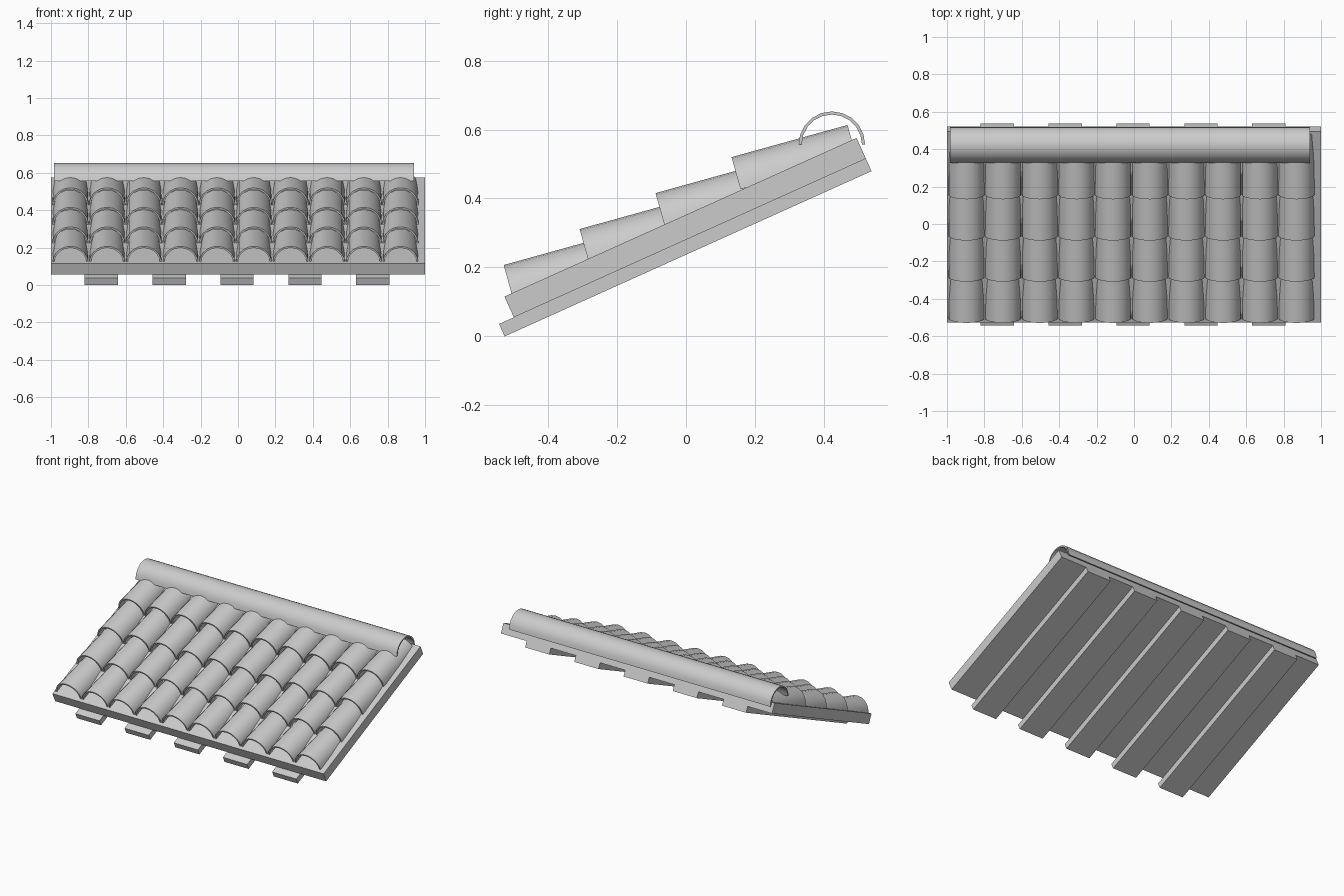
import bpy, bmesh
from math import radians, sin, cos, pi
from mathutils import Matrix, Vector

cube = bpy.data.objects.get("Cube")
if cube:
    bpy.data.objects.remove(cube, do_unlink=True)

# One plain clay grey
clay = bpy.data.materials.new("clay_grey")
clay.use_nodes = True
GREY = (0.6, 0.6, 0.6, 1)
clay.diffuse_color = GREY
clay.node_tree.nodes["Principled BSDF"].inputs["Base Color"].default_value = GREY

PITCH = radians(24.25)      # slope of the deck
TILE_TILT = radians(15.5)   # each tile lies flatter than the deck
RADIUS, WALL = 0.0965, 0.009


def add_object(name, mesh, matrix):
    ob = bpy.data.objects.new(name, mesh)
    bpy.context.collection.objects.link(ob)
    ob.matrix_world = matrix
    return ob


def finish(bm, name):
    bmesh.ops.recalc_face_normals(bm, faces=bm.faces)
    mesh = bpy.data.meshes.new(name)
    bm.to_mesh(mesh)
    bm.free()
    mesh.materials.append(clay)
    return mesh


def half_pipe(name, length, segments=10):
    """Open half-round shell running along +y, arching up from z = 0."""
    bm = bmesh.new()
    angles = [pi * i / segments for i in range(segments + 1)]
    outline = [(RADIUS * cos(a), RADIUS * sin(a)) for a in angles]
    inner = RADIUS - WALL
    outline += [(inner * cos(a), inner * sin(a)) for a in reversed(angles)]
    front = [bm.verts.new((x, 0, z)) for x, z in outline]
    back = [bm.verts.new((x, length, z)) for x, z in outline]
    n = len(outline)
    for i in range(n):
        j = (i + 1) % n
        bm.faces.new((front[i], front[j], back[j], back[i]))
    for ring in (front, back):
        for i in range(segments):
            bm.faces.new((ring[i], ring[i + 1], ring[n - 2 - i], ring[n - 1 - i]))
    return finish(bm, name)


def sloped_board(name, x, width, start, length, bottom, thick):
    """Board on the slope, measured along and across the pitch line."""
    bm = bmesh.new()
    bmesh.ops.create_cube(bm, size=1)
    bmesh.ops.scale(bm, vec=(width, length, thick), verts=bm.verts)
    bmesh.ops.translate(bm, vec=(0, start + length / 2, bottom + thick / 2), verts=bm.verts)
    origin = Matrix.Translation((x, -0.526, 0))
    return add_object(name, finish(bm, name), origin @ Matrix.Rotation(PITCH, 4, "X"))


# Rafters below, deck flush with them at the top edge
for i in range(5):
    sloped_board(f"rafter_{i + 1}", -0.731 + 0.363 * i, 0.178, 0, 1.167, 0, 0.0395)
sloped_board("roof_deck", 0, 2.0, 0.047, 1.12, 0.0395, 0.066)

# Overlapping rows of half-round tiles
tile_mesh = half_pipe("roof_tile", 0.349)
smooth = []
tilt = Matrix.Rotation(TILE_TILT, 4, "X")
for row in range(4):
    for col in range(10):
        spot = Vector((-0.896 + 0.1961 * col, -0.503 + 0.2203 * row, 0.114 + 0.1043 * row))
        smooth.append(add_object(f"roof_tile_{row + 1}_{col + 1}", tile_mesh,
                                 Matrix.Translation(spot) @ tilt))

# Ridge cap along the top edge
ridge = Matrix.Translation((-0.985, 0.423, 0.556)) @ Matrix.Rotation(-pi / 2, 4, "Z")
smooth.append(add_object("ridge_cap", half_pipe("ridge_cap", 1.927), ridge))

# Round the shells while keeping their rims crisp
bpy.ops.object.select_all(action="DESELECT")
for ob in (smooth[0], smooth[-1]):
    ob.select_set(True)
bpy.context.view_layer.objects.active = smooth[0]
bpy.ops.object.shade_smooth_by_angle(angle=radians(40))
